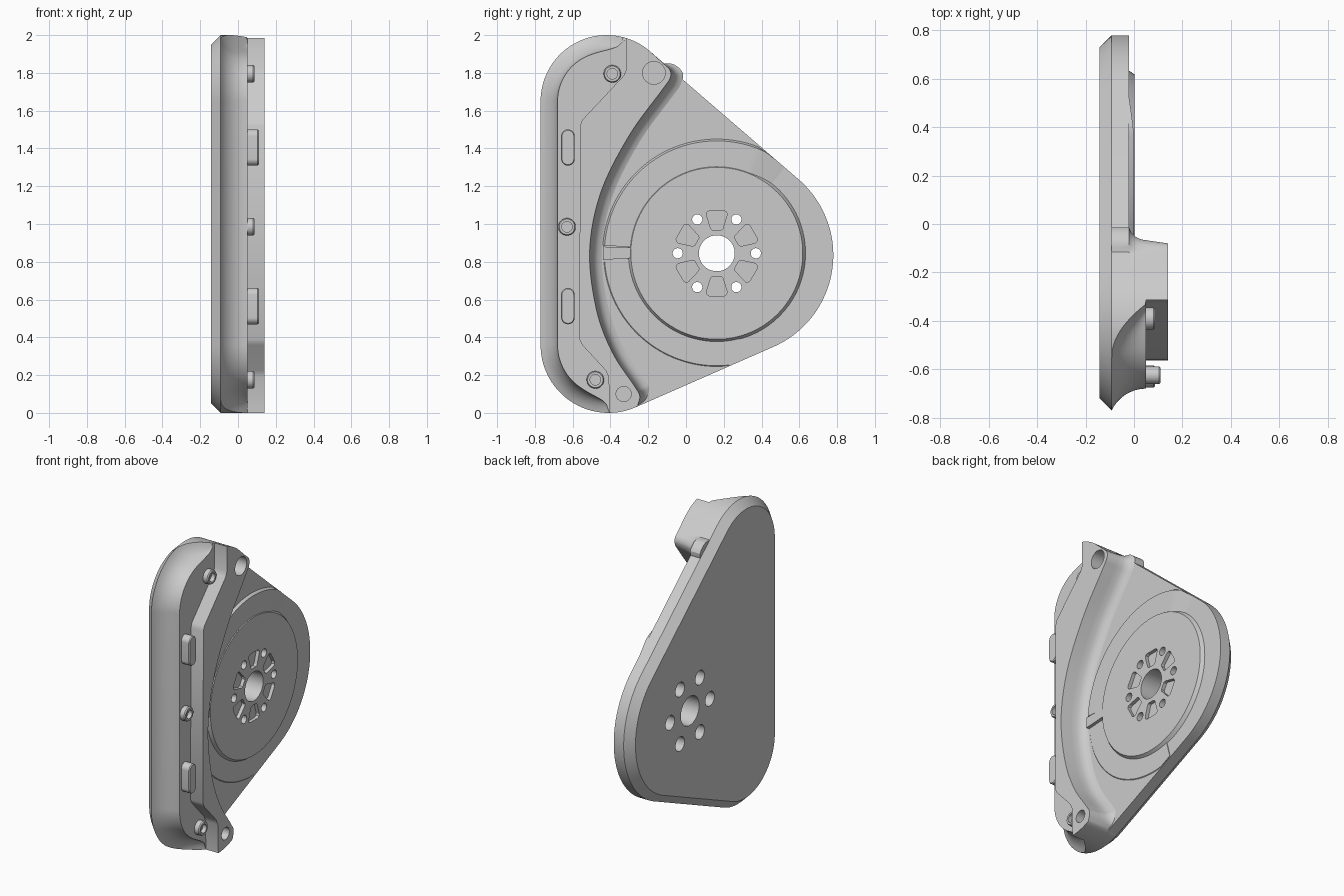
import bpy, bmesh
from math import sin, cos, radians, pi
from mathutils import Vector

cube = bpy.data.objects.get("Cube")
if cube:
    bpy.data.objects.remove(cube)

grey = bpy.data.materials.new("plain grey")
grey.use_nodes = True
grey.diffuse_color = (0.6, 0.6, 0.6, 1)
grey.node_tree.nodes["Principled BSDF"].inputs["Base Color"].default_value = (0.6, 0.6, 0.6, 1)


def ray(deg):
    return Vector((cos(radians(deg)), sin(radians(deg))))


def arc(circle, a, b, step=3):
    """Points on a circle in the y-z plane, each with its outward normal."""
    n = max(2, int(abs(b - a) / step))
    dirs = [ray(a + (b - a) * i / n) for i in range(n + 1)]
    return [(Vector(circle[0]) + d * circle[1], d) for d in dirs]


def ring(y, z, r, step=9):
    return [p for p, _ in arc(((y, z), r), 0, 360, step)[:-1]]


def loft(name, rings, cyclic=False):
    """Solid through rings given as (y-z points, x height or heights)."""
    bm = bmesh.new()
    rows = []
    for pts, x in rings:
        xs = x if isinstance(x, list) else [x] * len(pts)
        rows.append([bm.verts.new((h, p[0], p[1])) for p, h in zip(pts, xs)])
    n = len(rows[0])
    for a, b in zip(rows, rows[1:]):
        for i in range(n):
            j = (i + 1) % n
            bm.faces.new((a[i], a[j], b[j], b[i]))
    bm.faces.new(rows[0][::-1])
    bm.faces.new(rows[-1])
    bmesh.ops.remove_doubles(bm, verts=bm.verts, dist=1e-5)
    bmesh.ops.recalc_face_normals(bm, faces=bm.faces)
    mesh = bpy.data.meshes.new(name)
    bm.to_mesh(mesh)
    bm.free()
    mesh.materials.append(grey)
    ob = bpy.data.objects.new(name, mesh)
    bpy.context.collection.objects.link(ob)
    return ob


def turned(name, y, z, profile, step=9):
    return loft(name, [(ring(y, z, r, step), x) for r, x in profile])


def activate(ob):
    bpy.ops.object.select_all(action='DESELECT')
    ob.select_set(True)
    bpy.context.view_layer.objects.active = ob


def cut(targets, cutters):
    for ob in targets:
        activate(ob)
        for c in cutters:
            m = ob.modifiers.new("cut", 'BOOLEAN')
            m.operation, m.solver, m.object = 'DIFFERENCE', 'EXACT', c
            bpy.ops.object.modifier_apply(modifier=m.name)
    for c in cutters:
        bpy.data.objects.remove(c)


def spline(pts, n=8):
    """Smooth curve through a few points."""
    v = [Vector(p) for p in pts]
    v = [v[0] * 2 - v[1]] + v + [v[-1] * 2 - v[-2]]
    out = []
    for a, b, c, d in zip(v, v[1:], v[2:], v[3:]):
        for i in range(n):
            t = i / n
            out.append(0.5 * (2 * b + (c - a) * t + (2 * a - 5 * b + 4 * c - d) * t * t
                              + (3 * b - a - 3 * c + d) * t ** 3))
    return out + [v[-2]]


# Outline: three circles joined by tangents
TOP, LOW, BIG = ((-.42, 1.65), .35), ((-.41, .36), .36), ((.25, .835), .53)
BACK, RIM, DECK, PAD, RIB = -.143, -.092, -.02, .05, .14
pad_edge = arc(TOP, 72.5, 180) + arc(LOW, 180, 270.8)
deck_edge = arc(LOW, -89.2, -65.8) + arc(BIG, -65.8, 50) + arc(TOP, 50, 72.5)
hull = pad_edge + deck_edge[1:-1]
divide = [Vector(p) for p in [(-.315, 1.82), (-.33, 1.785), (-.55, 1.55), (-.56, 1.52),
                              (-.565, .39), (-.55, .36), (-.425, .225), (-.41, .19)]]

# Base plate with chamfered back
base = loft("base_plate", [([p - n * .05 for p, n in hull], BACK), ([p for p, n in hull], RIM)])

# Deck that carries the disc
deck_pts = [p for p, n in deck_edge] + divide
deck = loft("deck", [(deck_pts, RIM), (deck_pts, DECK)])


# Front pad with a cove running round its outer edge
def cove_weight(p):
    end = -.33 if p.y > -9 and p[1] > 1 else -.41
    s = min(1, max(0, (end - p[0]) / .22))
    return 1 - (1 - s) ** 2


rows = [([p for p, n in pad_edge] + divide[::-1], RIM)]
start = radians(25)
for k in range(9):
    a = start + (pi / 2 - start) * k / 8
    inset = .09 * (sin(a) - sin(start)) / (1 - sin(start))
    rise = 1 - cos(a) / cos(start)
    pts, xs = [], []
    for p, n in pad_edge:
        w = cove_weight(p)
        pts.append(p - n * inset * w ** .3)
        xs.append(PAD - (PAD - RIM) * w * (1 - rise))
    rows.append((pts + divide[::-1], xs + [RIM + (PAD - RIM) * (k + 1) / 9] * len(divide)))
loft("front_pad", rows)

# Raised rib: straight on the pad side, flared curve on the deck side
curve = spline([(-.12, 1.85), (-.085, 1.815), (-.085, 1.77), (-.13, 1.705), (-.3, 1.47),
                (-.45, 1.17), (-.51, .86), (-.475, .55), (-.39, .32), (-.275, .145),
                (-.245, .09), (-.255, .04)])
head = [p for p, n in arc(TOP, 72.5, 50)]
foot = [p for p, n in arc(LOW, -65.8, -89.2)]
last = len(curve) - 1
normals = []
for i in range(last + 1):
    t = (curve[min(i + 1, last)] - curve[max(i - 1, 0)]).normalized()
    normals.append(Vector((-t.y, t.x)) * min(1, i / 12, (last - i) / 12))
rib_rows = []
for x, flare in [(RIM, .065), (DECK, .065), (-.012, .045), (.005, .028), (.03, .016),
                 (.07, .01), (RIB, 0)]:
    side = [p + n * flare for p, n in zip(curve, normals)]
    rib_rows.append((head + side + foot + divide[::-1], x))
rib = loft("curved_rib", rib_rows)
cut([rib], [turned("hole_cutter", y, z, [(r, .02), (r, .2)])
            for y, z, r in [(-.17, 1.8, .06), (-.33, .1, .04)]])

# Disc, its two stepped ring tracks and the bridge between them
HUB = Vector((.163, .845))
disc = turned("disc", HUB.x, HUB.y, [(.47, -.03), (.47, DECK), (.455, .003)], 3)


def reach(deg, r):
    """Radius kept inside the outline."""
    d = ray(deg)
    return min([r] + [(p - HUB).dot(n) / d.dot(n) for p, n in hull if d.dot(n) > .01])


def track(name, a, b, height):
    rows = []
    for i in range(61):
        deg = a + (b - a) * i / 60
        h, d = height(deg), ray(deg)
        radii = [.44, reach(deg, .61), reach(deg, .595), .44]
        rows.append(([HUB + d * r for r in radii], [-.03, -.03, h, h]))
    return loft(name, rows)


track("upper_track", 50, 176, lambda d: -.002 - .02 * max(0, (68 - d) / 18))
track("lower_track", 184.5, 285, lambda d: -.016)
bridge = [(-.44, .81), (-.28, .82), (-.28, .875), (-.44, .88)]
loft("track_bridge", [(bridge, -.03), (bridge, .001)])

# Hub bore, counterbored bolt holes and shallow pockets
cutters = [turned("bore_cutter", HUB.x, HUB.y, [(.095, -.3), (.095, .3)], 5)]
pockets = []
for k in range(6):
    c = HUB + ray(60 * k) * .207
    cutters.append(turned("bolt_cutter", c.x, c.y,
                          [(.047, -.3), (.047, -.06), (.027, -.06), (.027, .3)], 12))
    out = ray(60 * k + 30)
    across = Vector((-out.y, out.x))
    half = [(.122, .022), (.13, .032), (.205, .055), (.217, .052), (.225, .04)]
    shape = [HUB + out * r + across * w for r, w in half]
    shape += [HUB + out * r - across * w for r, w in half[::-1]]
    pockets.append(loft("pocket_cutter", [(shape, -.022), (shape, .1)]))
cut([disc], pockets)
cut([base, deck, disc], cutters)

# Screw bosses and oblong locating lugs on the pad
for i, (y, z) in enumerate([(-.39, 1.795), (-.63, .985), (-.48, .175)]):
    turned("screw_boss_%d" % (i + 1), y, z,
           [(.046, .03), (.046, .08), (.041, .087), (.028, .087), (.028, .06)])
for name, z in [("upper_lug", 1.405), ("lower_lug", .565)]:
    def stadium(r):
        ends = arc(((-.625, z + .06), r), 0, 180, 10) + arc(((-.625, z - .06), r), 180, 360, 10)
        return [p for p, n in ends]
    loft(name, [(stadium(.036), .03), (stadium(.036), .104), (stadium(.031), .11)])

# Smooth curved walls, keep crisp edges
for ob in [o for o in bpy.data.objects if o.type == 'MESH' and grey.name in o.data.materials]:
    activate(ob)
    bpy.ops.object.shade_smooth_by_angle(angle=radians(30))
